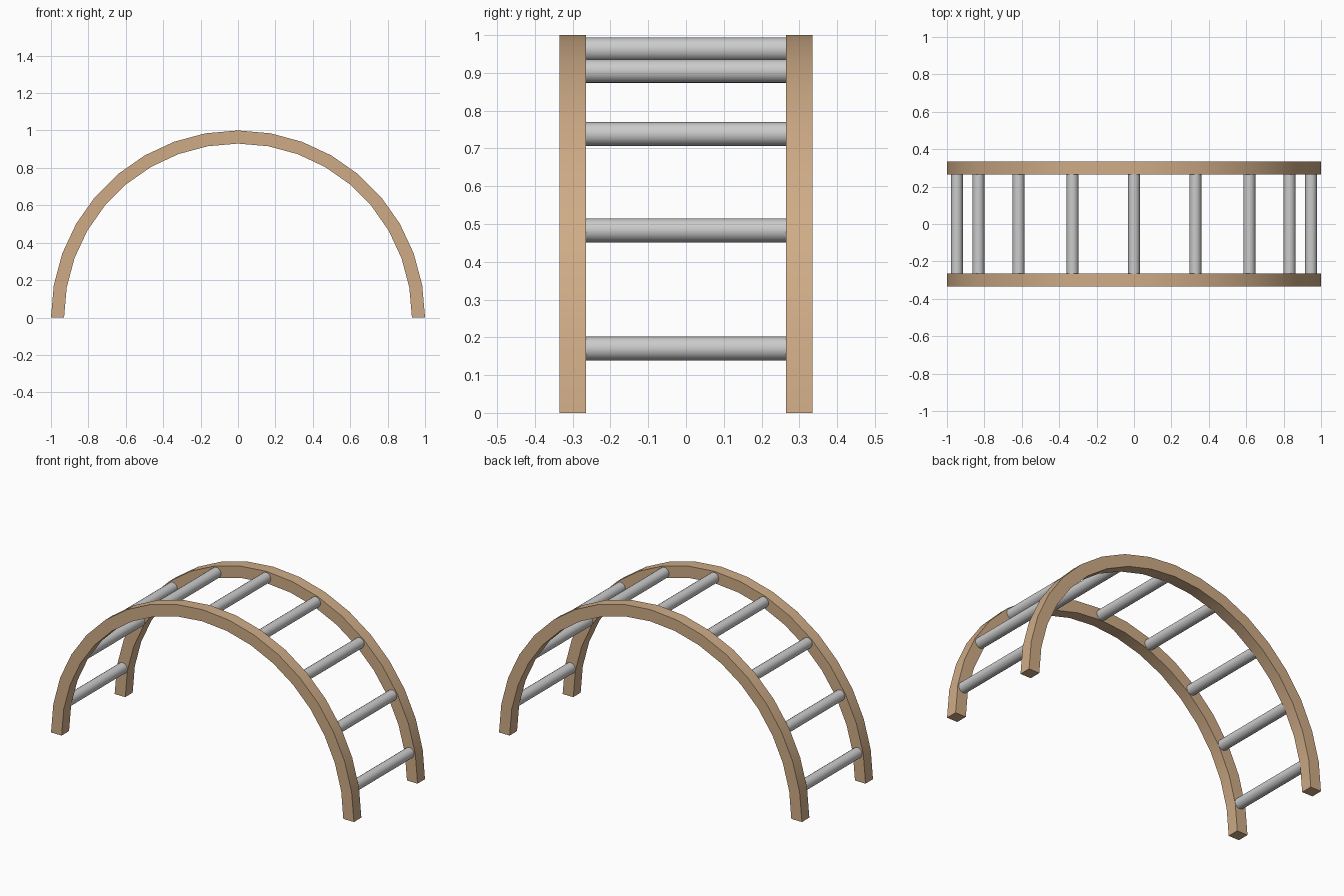
import bpy, bmesh, math
from mathutils import Matrix

if "Cube" in bpy.data.objects:
    bpy.data.objects.remove(bpy.data.objects["Cube"])

SEGS = 18
R_OUT, R_IN = 1.0, 0.93
Y_IN, Y_OUT = 0.265, 0.335
RUNG_R, RUNG_ARC, RUNG_HALF = 0.0315, 0.962, 0.30
RUNG_INSET = math.radians(10.2)

wood = bpy.data.materials.new("wood")
wood.diffuse_color = (0.62, 0.41, 0.24, 1)
wood.use_nodes = True
wood.node_tree.nodes["Principled BSDF"].inputs["Base Color"].default_value = wood.diffuse_color


def finish(bm, name, mat=None):
    bmesh.ops.recalc_face_normals(bm, faces=bm.faces[:])
    mesh = bpy.data.meshes.new(name)
    bm.to_mesh(mesh)
    bm.free()
    ob = bpy.data.objects.new(name, mesh)
    bpy.context.collection.objects.link(ob)
    if mat:
        mesh.materials.append(mat)
    bpy.ops.object.select_all(action='DESELECT')
    ob.select_set(True)
    bpy.context.view_layer.objects.active = ob
    bpy.ops.object.shade_smooth_by_angle(angle=math.radians(30))
    return ob


# Half-circle rail: square section swept through 180 degrees
def make_rail(name, side):
    bm = bmesh.new()
    section = [(R_OUT, Y_OUT), (R_IN, Y_OUT), (R_IN, Y_IN), (R_OUT, Y_IN)]
    rings = []
    for i in range(SEGS + 1):
        a = math.pi * i / SEGS
        rings.append([bm.verts.new((r * math.cos(a), side * y, r * math.sin(a)))
                      for r, y in section])
    for a, b in zip(rings, rings[1:]):
        for k in range(4):
            n = (k + 1) % 4
            bm.faces.new((a[k], a[n], b[n], b[k]))
    bm.faces.new(rings[0])
    bm.faces.new(rings[-1])
    finish(bm, name, wood)


# Round rung running between the rails
def make_rung(name, angle):
    bm = bmesh.new()
    m = (Matrix.Translation((RUNG_ARC * math.cos(angle), 0, RUNG_ARC * math.sin(angle)))
         @ Matrix.Rotation(math.pi / 2, 4, 'X'))
    bmesh.ops.create_cone(bm, cap_ends=True, segments=16, radius1=RUNG_R,
                          radius2=RUNG_R, depth=2 * RUNG_HALF, matrix=m)
    finish(bm, name)


make_rail("front_rail", -1)
make_rail("back_rail", 1)

# Nine evenly spaced rungs
for i in range(9):
    make_rung(f"rung_{i + 1}", RUNG_INSET + (math.pi - 2 * RUNG_INSET) * i / 8)
